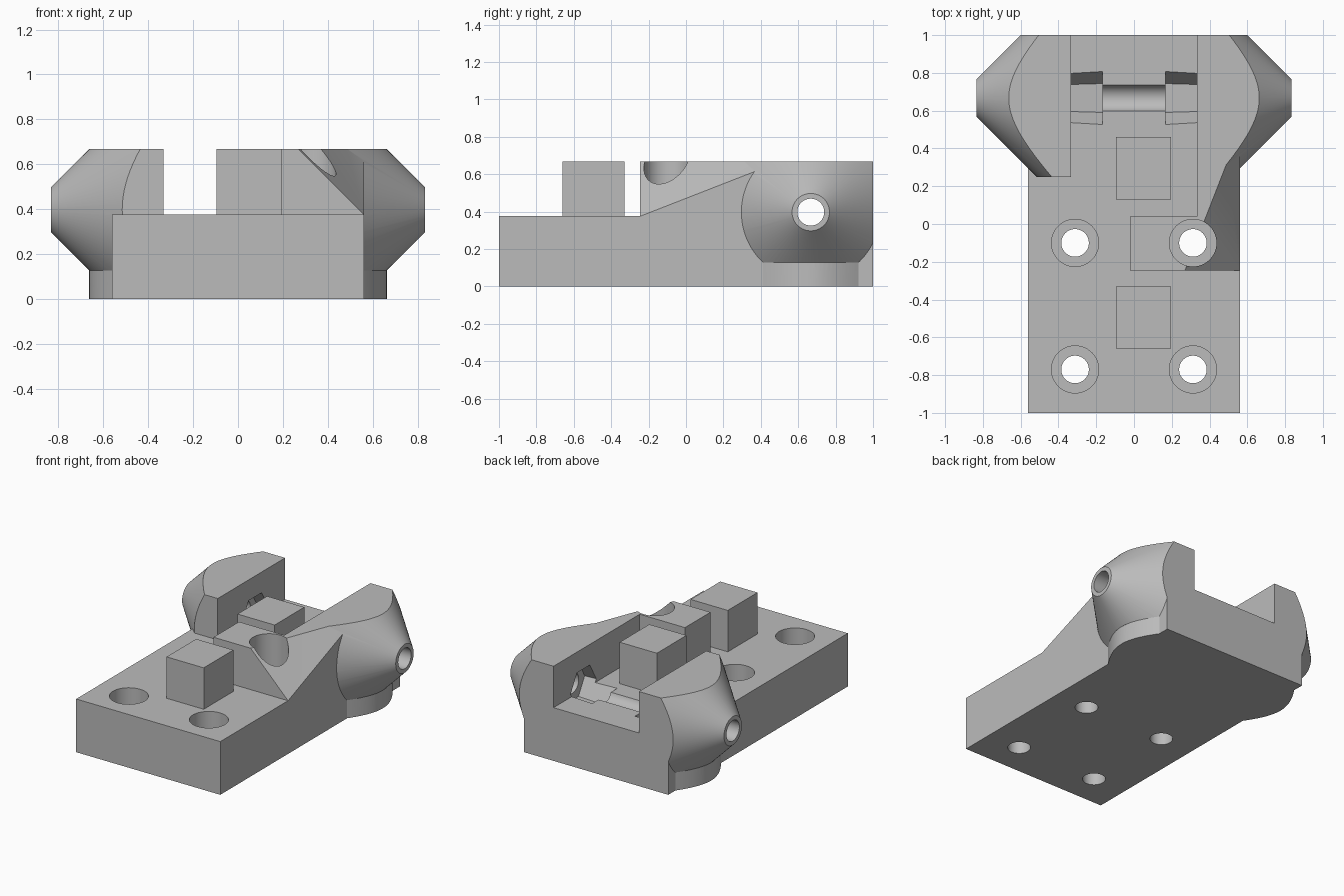
import bpy, bmesh, math
from mathutils import Matrix, Vector

cube = bpy.data.objects.get("Cube")
if cube:
    bpy.data.objects.remove(cube, do_unlink=True)

TOP, DECK, HALF = 0.667, 0.375, 0.562
AXLE_Y, AXLE_Z = 0.667, 0.397
SLOT = 0.333

grey = bpy.data.materials.new("light_grey")
grey.use_nodes = True
colour = (0.5, 0.5, 0.5, 1)
grey.diffuse_color = colour
grey.node_tree.nodes["Principled BSDF"].inputs["Base Color"].default_value = colour


def make(name, bm):
    bmesh.ops.recalc_face_normals(bm, faces=bm.faces)
    mesh = bpy.data.meshes.new(name)
    bm.to_mesh(mesh)
    bm.free()
    mesh.materials.append(grey)
    obj = bpy.data.objects.new(name, mesh)
    bpy.context.collection.objects.link(obj)
    return obj


def prism_mesh(points, z0, z1):
    bm = bmesh.new()
    face = bm.faces.new([bm.verts.new((x, y, z0)) for x, y in points])
    top = bmesh.ops.extrude_face_region(bm, geom=[face])["geom"]
    for v in top:
        if isinstance(v, bmesh.types.BMVert):
            v.co.z = z1
    return bm


def prism(name, points, z0, z1):
    return make(name, prism_mesh(points, z0, z1))


def box(name, x0, x1, y0, y1, z0, z1):
    return prism(name, [(x0, y0), (x1, y0), (x1, y1), (x0, y1)], z0, z1)


def cone(name, start, end, r0, r1, sides):
    # tapered bar between two points
    a, b = Vector(start), Vector(end)
    bm = bmesh.new()
    turn = (b - a).to_track_quat("Z", "Y").to_matrix().to_4x4()
    bmesh.ops.create_cone(bm, cap_ends=True, segments=sides, radius1=r0, radius2=r1,
                          depth=(b - a).length,
                          matrix=Matrix.Translation((a + b) / 2) @ turn)
    return make(name, bm)


def combine(target, other, operation):
    mod = target.modifiers.new("combine", "BOOLEAN")
    mod.operation, mod.object, mod.solver = operation, other, "EXACT"
    bpy.context.view_layer.objects.active = target
    bpy.ops.object.modifier_apply(modifier=mod.name)
    bpy.data.objects.remove(other, do_unlink=True)


# base plate
body = box("mount_body", -HALF, HALF, -1, 1, 0, DECK)

# conical axle cheeks with a straight skirt below each
drop = 0.27
for side in (-1, 1):
    cheek = cone("cheek", (side * SLOT, AXLE_Y, AXLE_Z), (side * 0.833, AXLE_Y, AXLE_Z),
                 0.6, 0.1, 96)
    combine(cheek, box("cheek_limit", -1, 1, 0.25, 1, AXLE_Z - drop, TOP), "INTERSECT")
    combine(body, cheek, "UNION")
    outline = [(side * 0.4, 0.95), (side * 0.4, 0.38)]
    for i in range(25):
        dy = -0.287 + 0.57 * i / 24
        outline.append((side * (0.933 - math.hypot(dy, drop)), AXLE_Y + dy))
    combine(body, prism("skirt", outline, 0, AXLE_Z - drop + 0.004), "UNION")

# raised shoulder with a sloping outer face
bm = prism_mesh([(-0.02, -0.245), (HALF, -0.245), (HALF, AXLE_Y),
                 (SLOT, AXLE_Y), (SLOT, 0.04), (-0.02, 0.04)], 0.3, TOP)
corner = Vector((HALF, -0.245, DECK))
slope = Vector((-0.292, 0, 0.292)).cross(Vector((0, 0.615, 0.24)))
if slope.z < 0:
    slope.negate()
cut = bmesh.ops.bisect_plane(bm, geom=bm.verts[:] + bm.edges[:] + bm.faces[:],
                             plane_co=corner, plane_no=slope, clear_outer=True)
bmesh.ops.holes_fill(bm, edges=[e for e in bm.edges if e.is_boundary])
combine(body, make("shoulder", bm), "UNION")

# two square posts
for y in (-0.66, 0.13):
    combine(body, box("post", -0.095, 0.195, y, y + 0.33, 0.3, TOP), "UNION")

# axle bore and tapered hexagonal nut pockets
combine(body, cone("axle_bore", (-1, AXLE_Y, AXLE_Z), (1, AXLE_Y, AXLE_Z),
                   0.072, 0.072, 48), "DIFFERENCE")
for side in (-1, 1):
    bm = bmesh.new()
    rings = []
    for x, r in ((0.167, 0.153), (0.42, 0.138)):
        rings.append([bm.verts.new((side * x, AXLE_Y + r * math.cos(k * math.pi / 3),
                                    AXLE_Z + r * math.sin(k * math.pi / 3)))
                      for k in range(6)])
        bm.faces.new(rings[-1])
    for k in range(6):
        n = (k + 1) % 6
        bm.faces.new((rings[0][k], rings[0][n], rings[1][n], rings[1][k]))
    combine(body, make("nut_pocket", bm), "DIFFERENCE")

# counterbored screw holes
for x in (-0.312, 0.312):
    for y in (-0.77, -0.1):
        for radius, floor in ((0.073, -0.1), (0.125, 0.2)):
            combine(body, cone("screw_hole", (x, y, floor), (x, y, 1),
                               radius, radius, 48), "DIFFERENCE")

# smooth curved walls, keep edges crisp
bpy.ops.object.select_all(action="DESELECT")
body.select_set(True)
bpy.context.view_layer.objects.active = body
bpy.ops.object.shade_smooth_by_angle(angle=math.radians(25))
